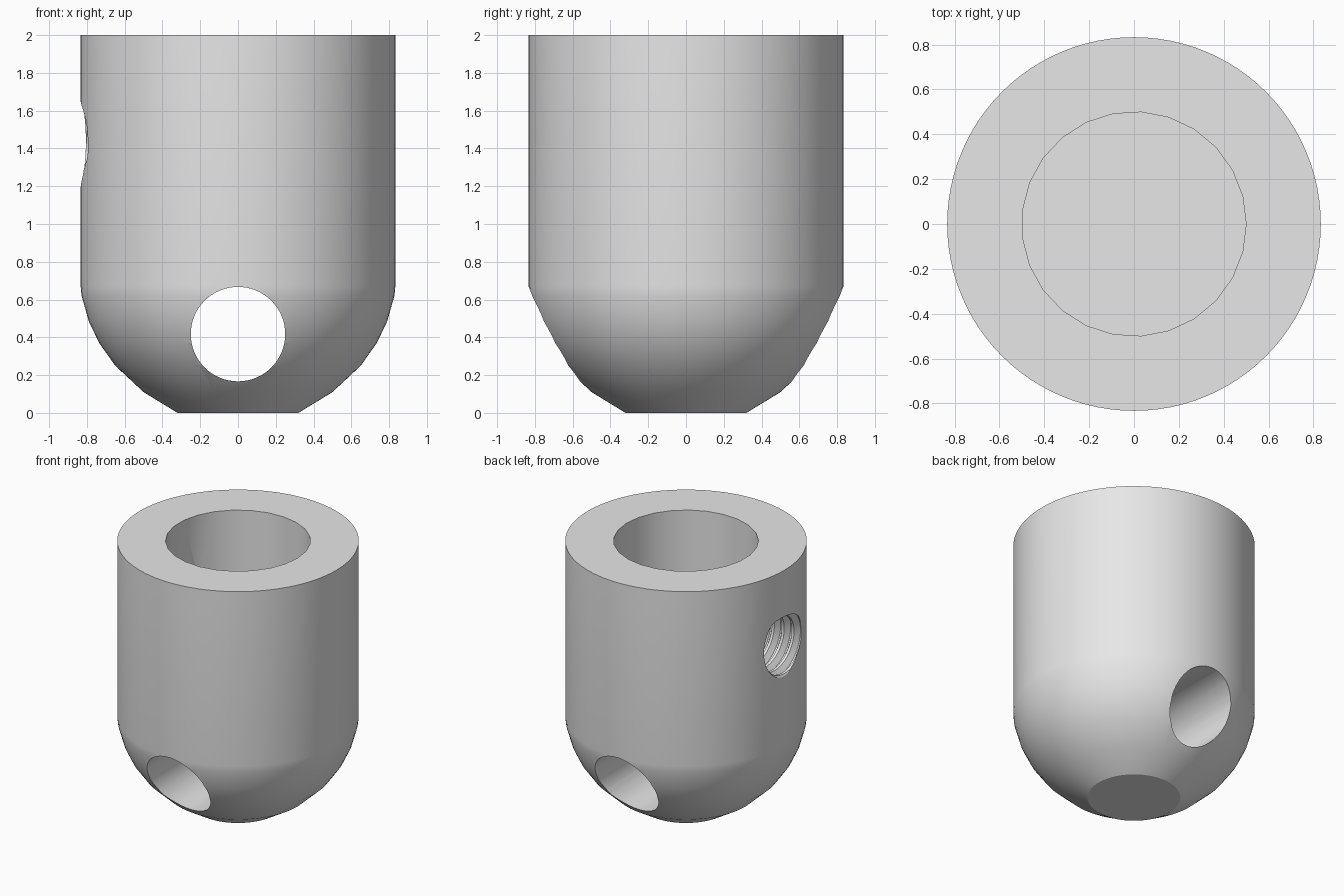
import bpy, bmesh
from math import cos, sin, tau, radians

cube = bpy.data.objects.get("Cube")
if cube:
    bpy.data.objects.remove(cube, do_unlink=True)

R = 0.833            # outer radius
HOLE_R = 0.25        # cross hole and thread major radius
PITCH = 0.083

steel = bpy.data.materials.new("light grey")
steel.use_nodes = True
steel.diffuse_color = (0.8, 0.8, 0.8, 1)
steel.node_tree.nodes["Principled BSDF"].inputs["Base Color"].default_value = (0.8, 0.8, 0.8, 1)


def make(name, bm):
    bmesh.ops.recalc_face_normals(bm, faces=bm.faces)
    mesh = bpy.data.meshes.new(name)
    bm.to_mesh(mesh)
    bm.free()
    mesh.materials.append(steel)
    obj = bpy.data.objects.new(name, mesh)
    bpy.context.collection.objects.link(obj)
    return obj


def lathe(name, profile, sides):
    """Revolve (radius, z) points round z and cap both ends."""
    bm = bmesh.new()
    rings = [[bm.verts.new((r * cos(tau * j / sides), r * sin(tau * j / sides), z))
              for j in range(sides)] for r, z in profile]
    for low, high in zip(rings, rings[1:]):
        for j in range(sides):
            k = (j + 1) % sides
            bm.faces.new((low[j], low[k], high[k], high[j]))
    bm.faces.new(rings[0])
    bm.faces.new(rings[-1])
    return make(name, bm)


def thread(name, start, turns, z, sides=48):
    """Solid screw along x: a helical strip whose seam joins the next turn."""
    shape = [(0, 0.21), (0.25, 0.21), (0.56, HOLE_R), (0.69, HOLE_R)]
    k = len(shape)
    bm = bmesh.new()
    rows = []
    for i in range(turns * k + 1):
        frac, r = shape[i % k]
        rows.append([bm.verts.new((start + (i // k + frac + j / sides) * PITCH,
                                   r * cos(tau * j / sides),
                                   z + r * sin(tau * j / sides)))
                     for j in range(sides)])
    last = len(rows) - 1 - k

    def at(i, j):
        return rows[i][j] if j < sides else rows[i + k][0]

    for i in range(last):
        for j in range(sides):
            bm.faces.new((at(i, j), at(i, j + 1), at(i + 1, j + 1), at(i + 1, j)))
    # close each end with a fan round its stepped rim
    for i in (0, last):
        rim = [at(i, j) for j in range(sides + 1)] + [rows[i + n][0] for n in range(k - 1, 0, -1)]
        hub = bm.verts.new((start + (i // k + 0.5) * PITCH, 0, z))
        for a, b in zip(rim, rim[1:] + rim[:1]):
            bm.faces.new((a, b, hub))
    unused = [v for v in bm.verts if not v.link_faces]
    bmesh.ops.delete(bm, geom=unused, context='VERTS')
    return make(name, bm)


# Round body with a domed, flat-tipped lower end
body = lathe("socket_body", [(0.32, 0), (0.5, 0.11), (0.65, 0.25), (0.735, 0.37),
                             (0.79, 0.485), (0.828, 0.62), (R, 0.67), (R, 2)], 96)

# Blind bore from the top
bore = lathe("bore_cutter", [(0.5, 0.83), (0.5, 2.2)], 25)

# Cross hole from front to back through the dome
cross = lathe("cross_hole_cutter", [(HOLE_R, -1.2), (HOLE_R, 1.2)], 64)
cross.rotation_euler.x = radians(90)
cross.location.z = 0.417

# Threaded set-screw hole from the side into the bore
screw = thread("threaded_hole_cutter", -0.97, 9, 1.417)

bpy.context.view_layer.objects.active = body
for cutter in (bore, cross, screw):
    cutter.hide_render = True
    mod = body.modifiers.new(cutter.name, 'BOOLEAN')
    mod.operation = 'DIFFERENCE'
    mod.solver = 'EXACT'
    mod.object = cutter
    bpy.ops.object.modifier_apply(modifier=mod.name)
    bpy.data.objects.remove(cutter, do_unlink=True)

for obj in bpy.context.selected_objects:
    obj.select_set(False)
body.select_set(True)
bpy.ops.object.shade_smooth_by_angle(angle=radians(30))
